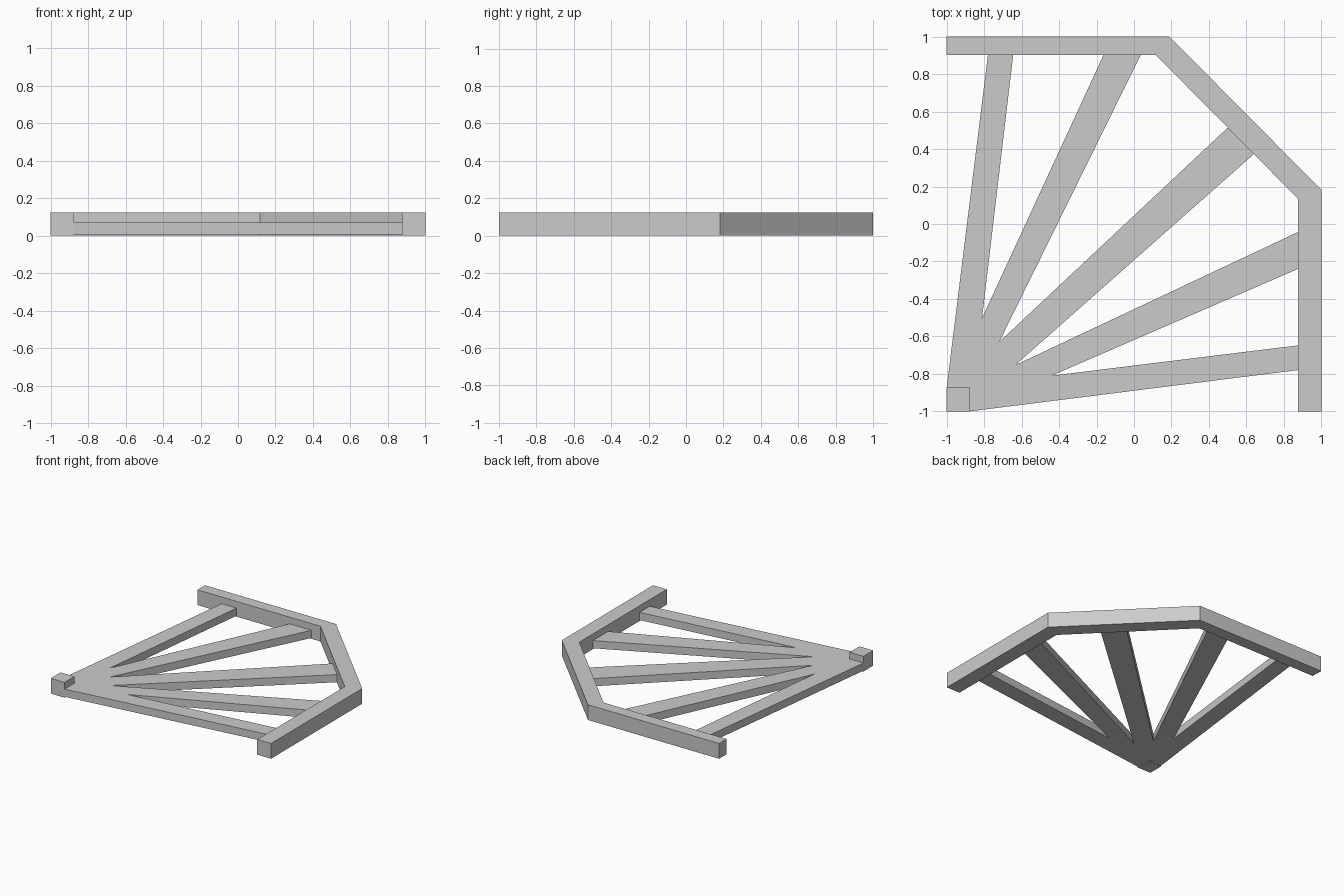
import bpy, bmesh

if "Cube" in bpy.data.objects:
    bpy.data.objects.remove(bpy.data.objects["Cube"])


def prism(name, outline, z0, z1):
    """Extrude a flat outline from z0 to z1."""
    bm = bmesh.new()
    face = bm.faces.new([bm.verts.new((x, y, z0)) for x, y in outline])
    top = bmesh.ops.extrude_face_region(bm, geom=[face])["geom"]
    verts = [g for g in top if isinstance(g, bmesh.types.BMVert)]
    bmesh.ops.translate(bm, verts=verts, vec=(0, 0, z1 - z0))
    bmesh.ops.recalc_face_normals(bm, faces=bm.faces)
    mesh = bpy.data.meshes.new(name)
    bm.to_mesh(mesh)
    bm.free()
    obj = bpy.data.objects.new(name, mesh)
    bpy.context.collection.objects.link(obj)
    return obj


HEIGHT = 0.125

# Outer rim: two straight rails joined by a mitred diagonal
prism("outer_rim", [(-1, 1), (-1, 0.902), (0.117, 0.902), (0.875, 0.135),
                    (0.875, -1), (1, -1), (1, 0.183), (0.19, 1)], 0, HEIGHT)

# Corner post where the spokes meet
prism("corner_post", [(-1, -1), (-0.875, -1), (-0.875, -0.873), (-1, -0.873)], 0, HEIGHT)

# Fanned, slightly tapered spokes: left start, left end, right end, right start
spokes = [
    [(-1, -0.873), (-0.78, 0.902), (-0.645, 0.902), (-0.855, -0.873)],
    [(-0.982, -0.873), (-0.163, 0.902), (0.036, 0.902), (-0.875, -0.945)],
    [(-0.979, -0.873), (0.5, 0.514), (0.64, 0.373), (-0.875, -0.967)],
    [(-0.888, -0.873), (0.875, -0.043), (0.875, -0.24), (-0.875, -0.998)],
    [(-0.875, -0.863), (0.875, -0.648), (0.875, -0.78), (-0.875, -1)],
]
for i, outline in enumerate(spokes, 1):
    prism(f"spoke_{i}", outline, 0.007, 0.07)
